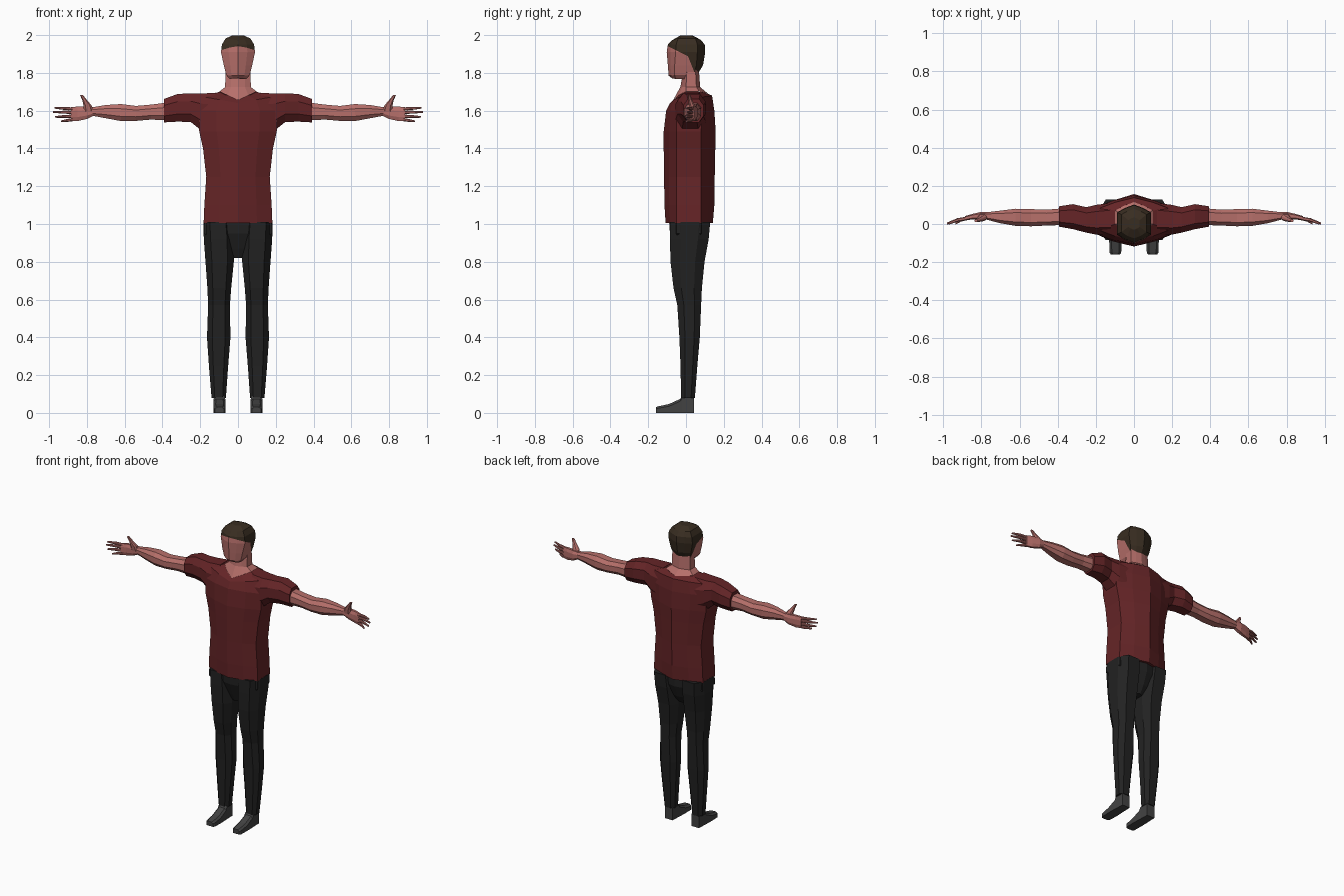
import bpy, bmesh, math
from mathutils import Vector


def material(name, rgb):
    m = bpy.data.materials.new(name)
    m.diffuse_color = (*rgb, 1)
    return m


SKIN = material("skin", (0.47, 0.16, 0.145))
RED = material("dark_red_cloth", (0.13, 0.018, 0.02))
BLACK = material("black_cloth", (0.016, 0.016, 0.016))
HAIR = material("brown_hair", (0.04, 0.026, 0.015))
GREY = material("grey_shoe", (0.055, 0.055, 0.055))


def loft(name, rings, mat, mirror=False):
    """Skin a list of equal rings, cap both ends, optionally mirror in x."""
    bm = bmesh.new()
    rows = [[bm.verts.new(p) for p in r] for r in rings]
    n = len(rows[0])
    for a, b in zip(rows, rows[1:]):
        for i in range(n):
            j = (i + 1) % n
            bm.faces.new((a[i], a[j], b[j], b[i]))
    bm.faces.new(rows[0])
    bm.faces.new(rows[-1])
    bmesh.ops.recalc_face_normals(bm, faces=bm.faces)
    me = bpy.data.meshes.new(name)
    bm.to_mesh(me)
    bm.free()
    me.materials.append(mat)
    ob = bpy.data.objects.new(name, me)
    bpy.context.collection.objects.link(ob)
    if mirror:
        ob.modifiers.new("mirror", 'MIRROR').use_mirror_merge = False
    return ob


def body_ring(w, f, b, z, yf=-0.05, yb=0.08, zf=None, zb=None):
    """Ten-sided symmetric ring: front ridge, flat flanks, back ridge."""
    zf = z if zf is None else zf
    zb = z if zb is None else zb
    half = [(w * .55, f + (yf - f) * .4, zf + (z - zf) * .55), (w, yf, z), (w, yb, z),
            (w * .55, b + (yb - b) * .45, zb + (z - zb) * .55)]
    return [(0, f, zf)] + half + [(0, b, zb)] + [(-x, y, h) for x, y, h in reversed(half)]


def oval(u0, u1, v0, v1):
    """Eight-sided outline filling a rectangle."""
    cu, cv, ru, rv = (u0 + u1) / 2, (v0 + v1) / 2, (u1 - u0) / 2, (v1 - v0) / 2
    pts = [(1, .45), (.55, 1), (-.55, 1), (-1, .45), (-1, -.45), (-.55, -1), (.55, -1), (1, -.45)]
    return [(cu + ru * a, cv + rv * b) for a, b in pts]


def along_x(secs):
    return [[(x, y, z) for y, z in oval(*s)] for x, *s in secs]


def along_z(secs):
    return [[(x, y, z) for x, y in oval(*s)] for z, *s in secs]


# shirt body, ending in a scooped neckline
neckline = body_ring(.10, -.068, .115, 1.70, .0, .07, 1.655, 1.69)
loft("shirt", [
    body_ring(.182, -.108, .142, 1.005),
    body_ring(.178, -.114, .150, 1.10),
    body_ring(.168, -.116, .152, 1.25),
    body_ring(.185, -.118, .155, 1.40),
    body_ring(.205, -.118, .157, 1.49),
    body_ring(.21, -.105, .150, 1.60, -.05, .085),
    body_ring(.175, -.085, .138, 1.672, -.035, .085, 1.64, 1.68),
    neckline], RED)

# short sleeves
loft("sleeve", along_x([
    (.12, -.055, .11, 1.46, 1.695), (.20, -.055, .10, 1.50, 1.69),
    (.25, -.045, .088, 1.54, 1.692), (.32, -.027, .104, 1.542, 1.688),
    (.392, -.014, .093, 1.538, 1.662)]), RED, True)

# neck and upper chest skin
loft("neck", [
    [(x * .99, y, z + .001) for x, y, z in neckline],
    body_ring(.068, -.03, .075, 1.725, -.0, .055),
    body_ring(.066, -.012, .068, 1.82, .005, .05)], SKIN)

# head, with hair marked off by cut lines
head = loft("head", [
    body_ring(.045, -.075, .055, 1.768, -.055, .03, 1.772, 1.785),
    body_ring(.062, -.092, .066, 1.788, -.06, .04, 1.785, 1.80),
    body_ring(.075, -.096, .09, 1.84, -.06, .055),
    body_ring(.090, -.102, .102, 1.91, -.055, .06),
    body_ring(.085, -.096, .099, 1.95, -.052, .06),
    body_ring(.066, -.075, .078, 1.982, -.042, .05, 1.972, 1.975),
    body_ring(.03, -.03, .035, 1.998, -.015, .02)], SKIN)
head.data.materials.append(HAIR)
cuts = [(Vector((0, -.1, 1.943)), Vector((0, .5, 1)).normalized()),
        (Vector((0, .022, 1.86)), Vector((0, 1, .4)).normalized())]
bm = bmesh.new()
bm.from_mesh(head.data)
for co, no in cuts:
    bmesh.ops.bisect_plane(bm, geom=bm.verts[:] + bm.edges[:] + bm.faces[:], plane_co=co, plane_no=no)
for f in bm.faces:
    c = f.calc_center_median()
    f.material_index = int(any((c - co).dot(no) > 0 for co, no in cuts))
bm.to_mesh(head.data)
bm.free()

# arms and palms
loft("arm", along_x([
    (.36, -.005, .083, 1.548, 1.645), (.46, -.008, .075, 1.553, 1.632),
    (.54, -.012, .078, 1.546, 1.625), (.62, -.010, .080, 1.545, 1.635),
    (.70, .004, .070, 1.560, 1.630), (.77, .022, .062, 1.573, 1.618)]), SKIN, True)
loft("palm", along_x([
    (.765, .022, .062, 1.573, 1.618), (.80, .024, .064, 1.556, 1.622),
    (.85, .024, .052, 1.545, 1.622), (.885, .018, .042, 1.545, 1.618)]), SKIN, True)

# fingers, slightly curled forward
for i, (z, tip) in enumerate([(1.609, .972), (1.591, .98), (1.571, .97), (1.552, .937)]):
    r, droop = .0085, (.006, .002, -.004, -.008)[i]
    mid = (.875 + tip) / 2
    loft(f"finger_{i + 1}", along_x([
        (.875, .020, .039, z - r, z + r),
        (mid, .013, .030, z + droop / 2 - r * .9, z + droop / 2 + r * .9),
        (tip, -.003, .008, z + droop - r * .5, z + droop + r * .5)]), SKIN, True)

# thumbs
loft("thumb", along_z([
    (1.595, .765, .815, .022, .056), (1.628, .775, .818, .016, .048),
    (1.655, .799, .824, .012, .034), (1.682, .820, .836, .010, .024)]), SKIN, True)

# trousers: hip block and legs
loft("hips", [
    body_ring(.178, -.09, .125, 1.02),
    body_ring(.180, -.085, .122, .95),
    body_ring(.10, -.055, .09, .87, -.03, .06),
    body_ring(.035, -.035, .06, .82, -.02, .04)], BLACK)
loft("trouser_leg", along_z([
    (1.01, .03, .183, -.085, .128), (.92, .022, .181, -.085, .12),
    (.80, .022, .172, -.082, .098), (.66, .036, .162, -.066, .084),
    (.57, .043, .158, -.046, .080), (.40, .040, .164, -.035, .073),
    (.25, .052, .154, -.029, .060), (.08, .064, .140, -.026, .047)]), BLACK, True)

# shoes: tall heel sloping down to a low toe
shoe = []
for y, x0, x1, h in [(.042, .070, .126, .095), (-.02, .068, .128, .095), (-.03, .067, .129, .074),
                     (-.09, .065, .130, .047), (-.15, .067, .128, .034), (-.16, .074, .121, .030)]:
    t = min(.012, h * .3)
    shoe.append([(x0, y, 0), (x1, y, 0), (x1, y, h - t), (x1 - .012, y, h), (x0 + .012, y, h), (x0, y, h - t)])
loft("shoe", shoe, GREY, True)
